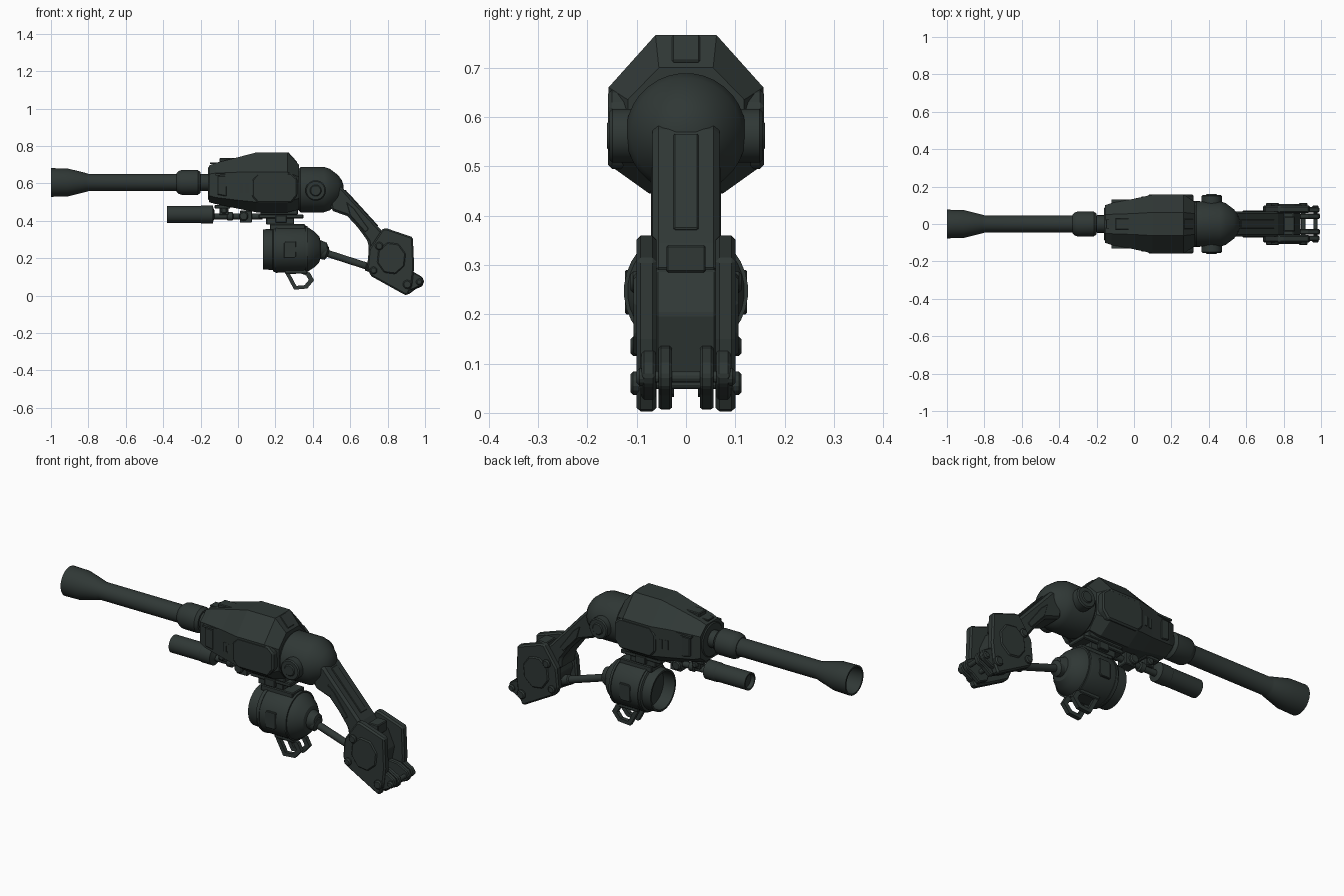
import bpy, bmesh, math
from mathutils import Vector

mat = bpy.data.materials.new("dark green grey")
mat.diffuse_color = (0.029, 0.039, 0.036, 1)


def make(name, verts, faces, bevel=0, smooth=False):
    me = bpy.data.meshes.new(name)
    me.from_pydata([tuple(v) for v in verts], [], faces)
    bm = bmesh.new()
    bm.from_mesh(me)
    bmesh.ops.remove_doubles(bm, verts=bm.verts, dist=1e-5)
    bmesh.ops.recalc_face_normals(bm, faces=bm.faces)
    bm.to_mesh(me)
    bm.free()
    me.materials.append(mat)
    ob = bpy.data.objects.new(name, me)
    bpy.context.collection.objects.link(ob)
    if bevel:
        m = ob.modifiers.new("bevel", 'BEVEL')
        m.width, m.segments, m.limit_method = bevel, 1, 'ANGLE'
    if smooth:
        bpy.ops.object.select_all(action='DESELECT')
        ob.select_set(True)
        bpy.context.view_layer.objects.active = ob
        bpy.ops.object.shade_smooth_by_angle(angle=math.radians(25))
    return ob


def bridge(rings, caps=True):
    n = len(rings[0])
    verts = [v for r in rings for v in r]
    faces = [(i * n + j, i * n + (j + 1) % n, (i + 1) * n + (j + 1) % n, (i + 1) * n + j)
             for i in range(len(rings) - 1) for j in range(n)]
    if caps:
        faces += [tuple(range(n)), tuple(range(len(verts) - n, len(verts)))]
    return verts, faces


def lathe(name, profile, origin=(0, 0, 0), axis=(1, 0, 0), n=32, smooth=True):
    """Profile of (distance along axis, radius); ends are capped."""
    q = Vector(axis).to_track_quat('X', 'Z')
    o = Vector(origin)
    rings = [[o + q @ Vector((t, r * math.cos(a), r * math.sin(a)))
              for a in [2 * math.pi * (k + .5) / n for k in range(n)]] for t, r in profile]
    return make(name, *bridge(rings), smooth=smooth)


def prism(name, poly, y0, y1, bevel=0.005):
    return make(name, *bridge([[(x, y, z) for x, z in poly] for y in (y0, y1)]), bevel=bevel)


def box(name, x0, x1, y0, y1, z0, z1, bevel=0.004):
    return prism(name, [(x0, z0), (x1, z0), (x1, z1), (x0, z1)], y0, y1, bevel)


def both(fn, name, shape, y0, y1, **kw):
    for side, s in (("left", 1), ("right", -1)):
        fn(name + "_" + side, shape, s * y0, s * y1, **kw)


def stud(name, x, z, r, y0, y1, n=20):
    for side, s in (("left", 1), ("right", -1)):
        lathe(name + "_" + side, [(y0, r), (y1 - .006, r), (y1, r - .006)],
              (x, 0, z), (0, s, 0), n)


# Barrel with flared hollow muzzle and collar
lathe("barrel", [(-.86, .05), (-.88, .062), (-1, .068), (-1, .077), (-.91, .075), (-.81, .05),
                 (-.8, .046), (-.33, .046), (-.33, .05), (-.315, .062), (-.3, .067), (-.215, .067),
                 (-.2, .055), (-.2, .045), (-.1, .045)], (0, 0, .605))
lathe("barrel_socket", [(-.16, .05), (-.16, .085), (-.15, .095), (-.1, .095)], (0, 0, .6))

# Faceted main housing lofted through octagonal sections
sections = [  # x, top z, top w, shoulder z, w, lower z, w, bottom z, w
    (-.155, .695, .05, .65, .1, .535, .1, .50, .05),
    (-.12, .71, .052, .655, .112, .525, .112, .49, .055),
    (.0, .74, .056, .66, .135, .51, .132, .465, .065),
    (.1, .766, .062, .66, .157, .50, .152, .445, .075),
    (.265, .766, .062, .66, .157, .50, .152, .445, .075),
    (.325, .70, .055, .635, .118, .52, .115, .46, .065)]
rings = [[(x, tw, tz), (x, sw, sz), (x, lw, lz), (x, bw, bz),
          (x, -bw, bz), (x, -lw, lz), (x, -sw, sz), (x, -tw, tz)]
         for x, tz, tw, sz, sw, lz, lw, bz, bw in sections]
make("housing", *bridge(rings))

# Housing side armour, vents, sight and rear hatch
armour = [(.075, .62), (.105, .655), (.285, .655), (.318, .625), (.318, .535), (.285, .495),
          (.105, .495), (.075, .53)]
both(prism, "side_armour", armour, .1, .158, bevel=.008)
for i, x in enumerate((.01, .04)):
    both(prism, f"vent_{i}", [(x, .55), (x + .018, .55), (x + .018, .60), (x, .60)],
         .12, .14 + i * .006, bevel=0)
both(prism, "front_side_panel", [(-.11, .54), (-.06, .53), (-.06, .64), (-.11, .64)],
     .1, .124, bevel=.004)
both(prism, "housing_rib", [(-.12, .643), (.07, .648), (.07, .658), (-.12, .653)],
     .1, .13, bevel=0)
box("sight_rail", -.15, -.06, -.025, .025, .703, .712, .002)
box("top_spine", -.1, .05, -.03, .03, .69, .735)
prism("rear_hatch", [(.258, .74), (.268, .768), (.318, .713), (.3, .70)], -.028, .028, .003)

# Swivel joint behind the housing with side pivots
lathe("swivel_joint", [(.3, .1), (.325, .112), (.335, .122), (.46, .122), (.49, .112),
                       (.535, .078), (.555, .05), (.565, .02)], (0, 0, .567))
stud("pivot_cap", .415, .562, .055, .08, .155, 24)
stud("pivot_core", .415, .562, .032, .1, .16, 16)

# Curved arm with raised strip on its upper edge
prism("arm", [(.46, .63), (.53, .595), (.56, .575), (.60, .53), (.66, .465), (.77, .345),
              (.81, .28), (.70, .23), (.695, .29), (.64, .365), (.585, .425), (.50, .455)],
      -.068, .068, .012)
prism("arm_strip", [(.572, .568), (.605, .533), (.665, .467), (.75, .374), (.73, .36),
                    (.65, .445), (.56, .545)], -.025, .025, .003)
both(prism, "arm_side_panel", [(.58, .50), (.62, .465), (.70, .355), (.68, .34), (.60, .43)],
     .06, .071, bevel=.002)

# Hinge bracket: outer plates, core, lugs and octagonal covers
plate = [(.775, .36), (.80, .358), (.935, .312), (.942, .15), (.93, .05), (.905, 0),
         (.885, .008), (.71, .105), (.69, .15), (.70, .25)]
both(prism, "bracket_plate", plate, .06, .1, bevel=.008)
prism("bracket_core", [(.74, .30), (.85, .29), (.89, .2), (.86, .06), (.74, .12), (.71, .2)],
      -.062, .062)
box("bracket_latch", .80, .86, -.04, .04, .285, .34)
both(prism, "lug", [(.84, .14), (.93, .13), (.985, .10), (.995, .075), (.985, .05), (.95, .035),
                    (.91, .005), (.86, .03)], .028, .056, bevel=.005)
both(prism, "tail_ear", [(.93, .13), (.95, .12), (.985, .10), (.992, .075), (.98, .055),
                         (.94, .035), (.90, .02), (.90, .12)], .062, .09, bevel=.005)
cover = [(.82 + .078 * math.cos(a) * 1.02, .2 + .088 * math.sin(a))
         for a in [math.pi * (k + .35) / 4 for k in range(8)]]
both(prism, "bracket_cover", cover, .09, .106, bevel=.006)
for i, (x, z, r) in enumerate(((.755, .265, .022), (.725, .135, .02), (.905, .06, .024))):
    stud(f"bracket_bolt_{i}", x, z, r, .08, .113, 14)
stud("tail_pin_head", .97, .073, .018, .08, .1, 14)
for i, (x, z) in enumerate(((.97, .073), (.905, .06))):
    lathe(f"cross_pin_{i}", [(-.09, .012), (.09, .012)], (x, 0, z), (0, 1, 0), 12)

# Canister with open front, bands and tapered rear
lathe("canister", [(.25, .05), (.25, .095), (.135, .098), (.135, .108), (.185, .11), (.19, .12),
                   (.21, .123), (.35, .123), (.375, .118), (.41, .095), (.435, .068), (.44, .05),
                   (.475, .036), (.48, .02)], (0, 0, .247))
for i, x in enumerate((.2, .36)):
    lathe(f"canister_band_{i}", [(x, .11), (x, .126), (x + .012, .126), (x + .012, .11)],
          (0, 0, .247))
both(prism, "canister_panel", [(.245, .2), (.3, .2), (.31, .21), (.31, .29), (.255, .29),
                               (.245, .28)], .09, .124, bevel=.003)

# Push rod from canister to bracket
a, b = Vector((.44, 0, .238)), Vector((.76, 0, .135))
L = (b - a).length
lathe("push_rod", [(0, .042), (.035, .038), (.045, .019), (L - .08, .019), (L - .075, .026),
                   (L, .026)], a, b - a, 20)

# Pair of hexagonal ring handles under the canister
outer = [(.245, .135), (.30, .032), (.37, .038), (.407, .082), (.385, .122), (.34, .138)]
c = Vector((.332, .085))
inner = [c + (Vector(p) - c) * .62 for p in outer]
for side, y in (("left", .035), ("right", -.035)):
    loops = [[(p[0], y + d, p[1]) for p in poly]
             for poly, d in ((outer, -.011), (outer, .011), (inner, .011), (inner, -.011),
                             (outer, -.011))]
    make("ring_handle_" + side, *bridge(loops, caps=False))
box("handle_mount", .25, .37, -.05, .05, .118, .15)

# Mount between housing and canister
box("mount_plate", .11, .35, -.055, .055, .413, .435)
box("mount_block", .15, .30, -.045, .045, .38, .45)
box("mount_saddle", .17, .36, -.05, .05, .35, .382)
box("mount_upper", .12, .32, -.06, .06, .432, .47)
both(prism, "mount_clip", [(.2, .39), (.26, .39), (.26, .43), (.2, .43)], .03, .062, bevel=.003)

# Small under-barrel tube and its linkage
lathe("under_tube", [(-.36, .02), (-.36, .036), (-.38, .038), (-.38, .046), (-.20, .046),
                     (-.195, .049), (-.135, .049), (-.13, .03), (-.125, .02)], (0, 0, .434), n=24)
lathe("link_rod", [(-.14, .016), (-.06, .016), (-.055, .024), (-.03, .024), (-.025, .016),
                   (.13, .016)], (0, 0, .424), n=16)
box("link_hanger", -.10, -.05, -.025, .025, .43, .51)
box("link_clamp", -.125, -.04, -.035, .035, .465, .485)
box("link_block", .01, .075, -.03, .03, .39, .455)
stud("link_knob", .03, .425, .025, .02, .045, 14)
stud("link_hinge", -.075, .455, .018, .02, .038, 14)
